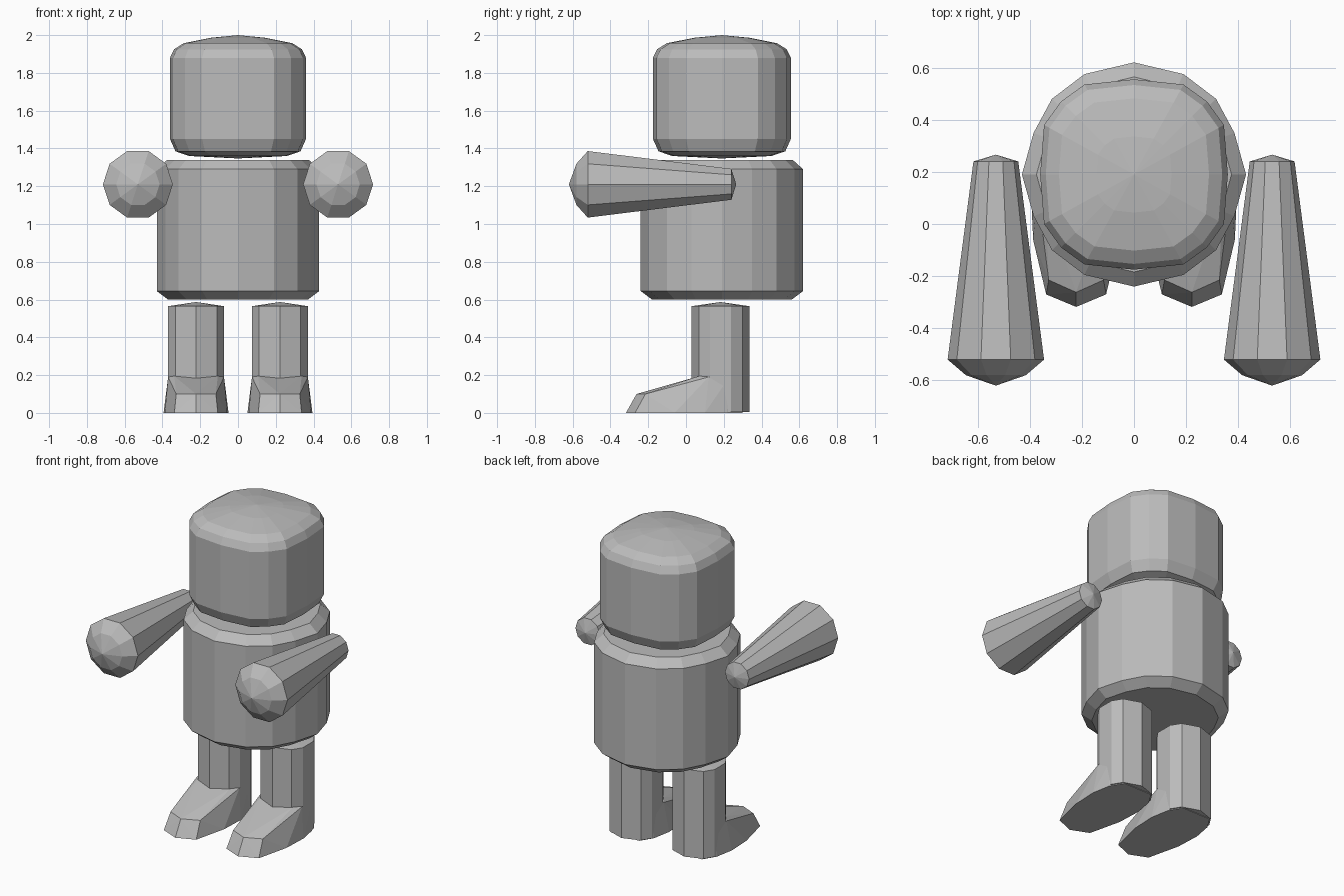
import bpy
import bmesh
from math import cos, sin, pi
from mathutils import Matrix, Vector

if "Cube" in bpy.data.objects:
    bpy.data.objects.remove(bpy.data.objects["Cube"], do_unlink=True)

grey = bpy.data.materials.new("plain_grey")
grey.use_nodes = True
grey.diffuse_color = (0.5, 0.5, 0.5, 1)
grey.node_tree.nodes["Principled BSDF"].inputs["Base Color"].default_value = grey.diffuse_color


def finish(bm, name):
    bmesh.ops.recalc_face_normals(bm, faces=bm.faces)
    mesh = bpy.data.meshes.new(name)
    bm.to_mesh(mesh)
    bm.free()
    mesh.materials.append(grey)
    obj = bpy.data.objects.new(name, mesh)
    bpy.context.collection.objects.link(obj)


def four_way(quarter):
    """Mirror a quarter outline into a full loop ordered by angle."""
    points = {(sx * x + 0.0, sy * y + 0.0) for x, y in quarter for sx in (1, -1) for sy in (1, -1)}
    return sorted(points, key=lambda p: Vector((1, 0)).angle_signed(Vector(p)))


def loft(name, outline, levels, matrix):
    """Stack scaled copies of an outline; a zero scale makes a pointed cap."""
    bm = bmesh.new()
    rings = []
    for scale, z in levels:
        points = outline if scale else [(0, 0)]
        rings.append([bm.verts.new(matrix @ Vector((x * scale, y * scale, z))) for x, y in points])
    n = len(outline)
    for low, high in zip(rings, rings[1:]):
        for i in range(n):
            j = (i + 1) % n
            quad = [low[i % len(low)], low[j % len(low)], high[j % len(high)], high[i % len(high)]]
            bm.faces.new(list(dict.fromkeys(quad)))
    for end in (rings[0], rings[-1]):
        if len(end) > 1:
            bm.faces.new(end)
    finish(bm, name)


# Torso: bevelled drum
centre = Matrix.Translation((0, 0.19, 0))
drum = four_way([(0.43, 0), (0.385, 0.16), (0.315, 0.29), (0.19, 0.385), (0, 0.43)])
loft("torso", drum, [(0.86, 0.6), (1, 0.645), (1, 1.29), (0.87, 1.34)], centre)

# Head: rounded square with a shallow dome
square = four_way([(0.36, 0), (0.345, 0.19), (0.28, 0.28), (0.19, 0.345), (0, 0.365)])
loft("head", square,
     [(0, 1.347), (0.72, 1.36), (0.92, 1.385), (1, 1.45), (1, 1.88),
      (0.94, 1.925), (0.8, 1.957), (0.4, 1.986), (0, 2)], centre)

# Arms: cones pointing forward, widening to a domed fist
circle = [(cos(i * pi / 5), sin(i * pi / 5)) for i in range(10)]
shin = four_way([(0.148, 0.055), (0.11, 0.115), (0, 0.153)])
for side, sign in (("left", 1), ("right", -1)):
    forward = Matrix.Translation((sign * 0.53, 0, 1.21)) @ Matrix.Rotation(pi / 2, 4, 'X')
    loft(side + "_arm", circle,
         [(0, -0.266), (0.086, -0.24), (0.185, 0.52), (0.115, 0.58), (0, 0.62)], forward)

    # Leg: faceted column with a slightly peaked top
    hip = sign * 0.222
    loft(side + "_leg", shin, [(1, 0.005), (1, 0.565), (0, 0.587)],
         Matrix.Translation((hip, 0.183, 0)))

    # Foot: wedge with a blunt pointed toe
    half = [(0.115, -0.27, 0), (0, -0.318, 0), (0.165, -0.06, 0), (0.172, 0.1, 0),
            (0.15, 0.22, 0), (0.1, 0.3, 0), (0.105, -0.215, 0.1), (0, -0.262, 0.1),
            (0.148, 0.12, 0.19), (0.115, 0.07, 0.195), (0.14, 0.23, 0.19)]
    bm = bmesh.new()
    for x, y, z in half:
        for s in ((1, -1) if x else (1,)):
            bm.verts.new((hip + s * x, y, z))
    bmesh.ops.convex_hull(bm, input=bm.verts)
    bmesh.ops.dissolve_limit(bm, angle_limit=0.02, verts=bm.verts, edges=bm.edges)
    finish(bm, side + "_foot")
